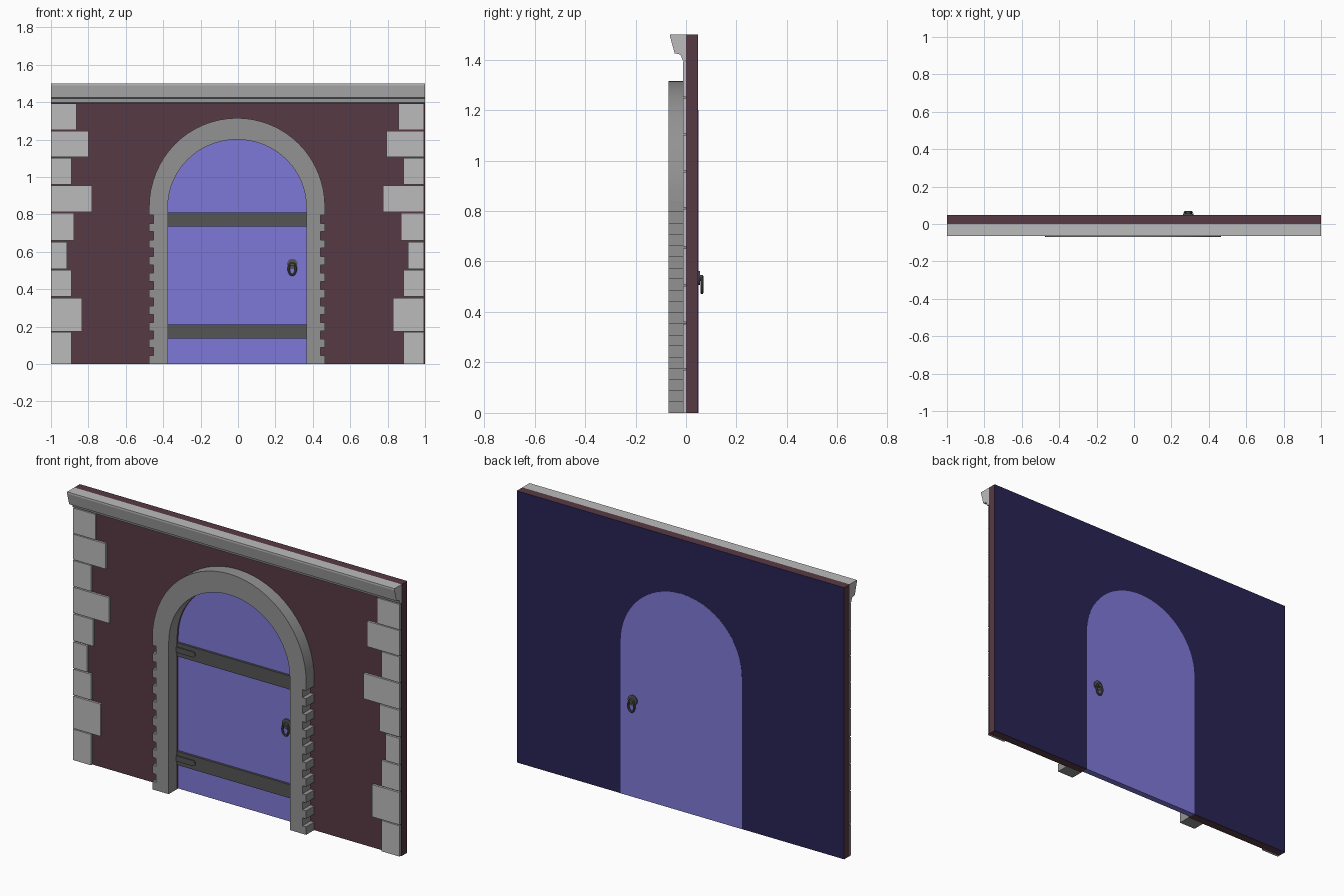
import bpy, bmesh
from math import pi, sin, cos, radians

if "Cube" in bpy.data.objects:
    bpy.data.objects.remove(bpy.data.objects["Cube"])

CX = -0.005          # doorway centre line
SPRING = 0.84        # height where the arch starts
FRONT = -0.069       # front of the stone surround


def material(name, rgb):
    m = bpy.data.materials.new(name)
    m.diffuse_color = (*rgb, 1)
    m.use_nodes = True
    m.node_tree.nodes["Principled BSDF"].inputs["Base Color"].default_value = m.diffuse_color
    return m


MAROON = material("maroon_wall", (0.095, 0.042, 0.056))
NAVY = material("navy_plaster", (0.022, 0.017, 0.09))
BLUE = material("blue_door", (0.21, 0.19, 0.69))
IRON = material("dark_iron", (0.09, 0.09, 0.09))
STONE = material("mid_stone", (0.29, 0.29, 0.29))
PALE = material("pale_stone", (0.5, 0.5, 0.5))


def finish(name, bm, mat, smooth=False):
    bmesh.ops.recalc_face_normals(bm, faces=bm.faces)
    me = bpy.data.meshes.new(name)
    bm.to_mesh(me)
    bm.free()
    ob = bpy.data.objects.new(name, me)
    bpy.context.collection.objects.link(ob)
    me.materials.append(mat)
    if smooth:
        bpy.ops.object.select_all(action='DESELECT')
        ob.select_set(True)
        bpy.context.view_layer.objects.active = ob
        bpy.ops.object.shade_smooth_by_angle(angle=radians(30))
    return ob


def extrude(bm, pts, vec):
    """Extrude a closed outline of 3D points along vec."""
    f = bm.faces.new([bm.verts.new(p) for p in pts])
    r = bmesh.ops.extrude_face_region(bm, geom=[f], use_keep_orig=True)
    verts = [v for v in r["geom"] if isinstance(v, bmesh.types.BMVert)]
    bmesh.ops.translate(bm, verts=verts, vec=vec)


def prism(bm, outline, y0, y1):
    extrude(bm, [(x, y0, z) for x, z in outline], (0, y1 - y0, 0))


def box(bm, x0, x1, y0, y1, z0, z1):
    prism(bm, [(x0, z0), (x1, z0), (x1, z1), (x0, z1)], y0, y1)


def arc(rx, rz, n=32):
    """Half ellipse from right to left over the doorway."""
    return [(CX + rx * cos(pi * i / n), SPRING + rz * sin(pi * i / n)) for i in range(n + 1)]


inner = arc(0.37, 0.36)
right, left = CX + 0.37, CX - 0.37

# Wall with arched opening, plastered on the back
bm = bmesh.new()
prism(bm, [(-1, 0), (-1, 1.5), (1, 1.5), (1, 0), (right, 0)] + inner + [(left, 0)], 0, 0.048)
wall = finish("wall", bm, MAROON)
wall.data.materials.append(NAVY)
for p in wall.data.polygons:
    if p.normal.y > 0.9:
        p.material_index = 1

# Door leaf
bm = bmesh.new()
prism(bm, [(right, 0)] + inner + [(left, 0)], 0.014, 0.049)
finish("door", bm, BLUE)

# Arch ring
bm = bmesh.new()
prism(bm, arc(0.47, 0.475) + inner[::-1], FRONT, 0)
finish("arch", bm, STONE, True)

# Toothed jambs: alternating wide and narrow bricks
bm = bmesh.new()
h = SPRING / 19
for side in (-1, 1):
    for i in range(19):
        a, b = sorted((CX + side * 0.37, CX + side * (0.47 if i % 2 == 0 else 0.447)))
        box(bm, a, b, FRONT, 0, i * h, (i + 1) * h)
finish("door_jambs", bm, STONE)

# Corner quoins: (bottom, top, length)
rows = [(0, .17, .11), (.175, .353, .167), (.36, .502, .11), (.508, .652, .087), (.66, .807, .123),
        (.813, .954, .22), (.96, 1.102, .11), (1.107, 1.247, .20), (1.252, 1.392, .137)]
bm = bmesh.new()
for z0, z1, w in rows:
    box(bm, -1, -1 + w, -0.012, 0, z0, z1)
    box(bm, 0.995 - w, 0.995, -0.012, 0, z0, z1)
finish("quoins", bm, PALE)

# Cornice along the top
bm = bmesh.new()
profile = [(0, 1.5), (-.063, 1.5), (-.063, 1.49), (-.045, 1.425), (-.022, 1.42), (-.014, 1.398), (0, 1.395)]
extrude(bm, [(-1, y, z) for y, z in profile], (2, 0, 0))
finish("cornice", bm, PALE)

# Iron straps with raised round-ended hinge bars
straps, hinges = bmesh.new(), bmesh.new()
for z in (0.1725, 0.7725):
    box(straps, left, right, 0.002, 0.016, z - 0.0375, z + 0.0375)
    tip = [(left + 0.10 + 0.015 * sin(pi * i / 8), z - 0.015 * cos(pi * i / 8)) for i in range(9)]
    prism(hinges, [(left, z - 0.015)] + tip + [(left, z + 0.015)], -0.004, 0.004)
finish("door_straps", straps, IRON)
finish("hinge_bars", hinges, IRON)


# Ring handles on both faces of the door
def handle(name, y, d):
    bm = bmesh.new()
    x, z = 0.29, 0.535
    for r0, ya, yb in ((0.028, y - d * 0.002, y + d * 0.006), (0.012, y, y + d * 0.018)):
        prism(bm, [(x + r0 * cos(2 * pi * i / 20), z + r0 * sin(2 * pi * i / 20)) for i in range(20)], ya, yb)
    n, m, grid = 24, 8, []
    for i in range(n):
        a = 2 * pi * i / n
        grid.append([bm.verts.new((x + (0.019 + 0.006 * cos(2 * pi * j / m)) * cos(a),
                                   y + d * 0.014 + 0.006 * sin(2 * pi * j / m),
                                   0.508 + (0.032 + 0.006 * cos(2 * pi * j / m)) * sin(a)))
                     for j in range(m)])
    for i in range(n):
        for j in range(m):
            k, l = (i + 1) % n, (j + 1) % m
            bm.faces.new((grid[i][j], grid[k][j], grid[k][l], grid[i][l]))
    finish(name, bm, IRON, True)


handle("front_ring_handle", 0.014, -1)
handle("back_ring_handle", 0.049, 1)
